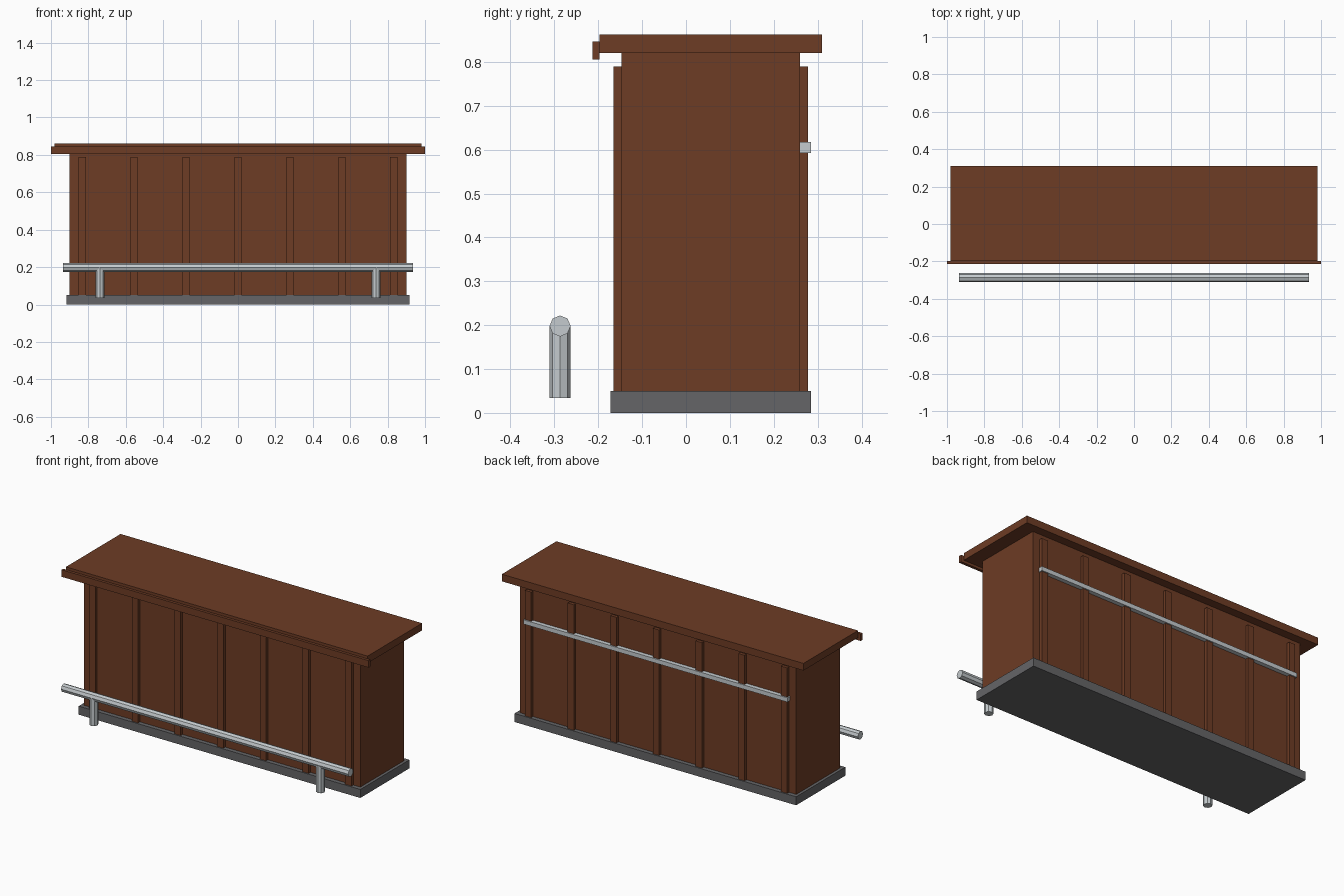
import bpy
from math import pi

cube = bpy.data.objects.get("Cube")
if cube:
    bpy.data.objects.remove(cube, do_unlink=True)


def material(name, color):
    mat = bpy.data.materials.new(name)
    mat.use_nodes = True
    mat.diffuse_color = (*color, 1)
    mat.node_tree.nodes["Principled BSDF"].inputs["Base Color"].default_value = (*color, 1)
    return mat


wood = material("brown wood", (0.155, 0.045, 0.018))
plinth_grey = material("dark grey", (0.13, 0.13, 0.135))
metal = material("light metal", (0.56, 0.6, 0.62))


def box(name, x, y, z, mat):
    """Box spanning the (low, high) range on each axis."""
    spans = (x, y, z)
    bpy.ops.mesh.primitive_cube_add(size=1, location=[(a + b) / 2 for a, b in spans])
    obj = bpy.context.object
    obj.name = name
    obj.scale = [b - a for a, b in spans]
    bpy.ops.object.transform_apply(location=False, rotation=False, scale=True)
    obj.data.materials.append(mat)
    return obj


def tube(name, location, length, rotation=(0, 0, 0)):
    bpy.ops.mesh.primitive_cylinder_add(vertices=8, radius=0.024, depth=length,
                                        location=location, rotation=rotation)
    obj = bpy.context.object
    obj.name = name
    obj.data.materials.append(metal)
    return obj


# Plinth, cabinet and counter top with its front lip
box("plinth", (-0.917, 0.917), (-0.172, 0.285), (0, 0.05), plinth_grey)
box("cabinet", (-0.9, 0.9), (-0.147, 0.26), (0.05, 0.82), wood)
box("counter_top", (-0.982, 0.982), (-0.197, 0.31), (0.82, 0.862), wood)
box("counter_lip", (-1, 1), (-0.213, -0.197), (0.805, 0.846), wood)

# Upright battens on the front and back
for i in range(7):
    x = (i - 3) * 0.278
    for side, y in (("front", (-0.165, -0.147)), ("back", (0.26, 0.278))):
        box(f"{side}_batten_{i + 1}", (x - 0.02, x + 0.02), y, (0.05, 0.789), wood)

# Towel rail on the back
box("back_rail", (-0.86, 0.86), (0.26, 0.285), (0.592, 0.617), metal)

# Foot rail on two posts
tube("foot_rail", (0, -0.287, 0.198), 1.87, (0, pi / 2, 0))
for side, x in (("right", -0.738), ("left", 0.738)):
    tube(f"{side}_rail_post", (x, -0.287, 0.116), 0.163)
